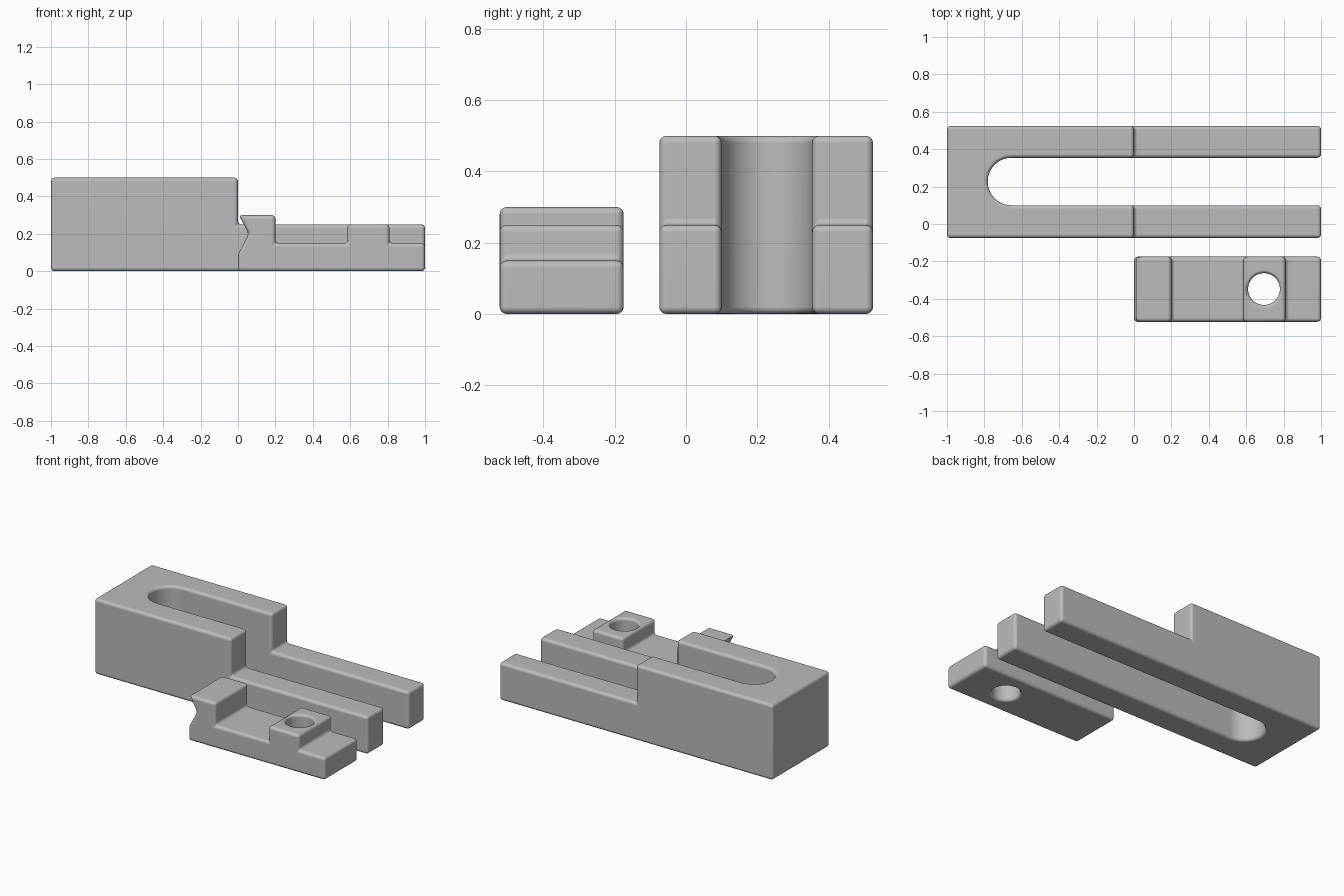
import bpy, bmesh, math
from mathutils import Vector

if "Cube" in bpy.data.objects:
    bpy.data.objects.remove(bpy.data.objects["Cube"], do_unlink=True)

steel = bpy.data.materials.new("grey_steel")
steel.use_nodes = True
colour = (0.5, 0.5, 0.5, 1)
steel.diffuse_color = colour
steel.node_tree.nodes["Principled BSDF"].inputs["Base Color"].default_value = colour


def prism(name, outline, offset):
    """Extrude a closed outline along an offset."""
    bm = bmesh.new()
    face = bm.faces.new([bm.verts.new(p) for p in outline])
    moved = bmesh.ops.extrude_face_region(bm, geom=[face])["geom"]
    verts = [g for g in moved if isinstance(g, bmesh.types.BMVert)]
    bmesh.ops.translate(bm, verts=verts, vec=Vector(offset))
    return finish(name, bm)


def finish(name, bm):
    bmesh.ops.recalc_face_normals(bm, faces=bm.faces)
    mesh = bpy.data.meshes.new(name)
    bm.to_mesh(mesh)
    bm.free()
    mesh.materials.append(steel)
    obj = bpy.data.objects.new(name, mesh)
    bpy.context.collection.objects.link(obj)
    return obj


def cut(obj, cutter):
    mod = obj.modifiers.new("cut", 'BOOLEAN')
    mod.object, mod.operation, mod.solver = cutter, 'DIFFERENCE', 'EXACT'


def round_edges(obj):
    mod = obj.modifiers.new("round", 'BEVEL')
    mod.width, mod.segments = 0.02, 4
    mod.limit_method, mod.angle_limit = 'ANGLE', math.radians(20)


def bake(obj, *cutters):
    """Apply the modifiers, drop the cutters and shade smooth."""
    bpy.context.view_layer.update()
    graph = bpy.context.evaluated_depsgraph_get()
    mesh = bpy.data.meshes.new_from_object(obj.evaluated_get(graph))
    obj.modifiers.clear()
    obj.data = mesh
    for c in cutters:
        bpy.data.objects.remove(c, do_unlink=True)
    bpy.ops.object.select_all(action='DESELECT')
    obj.select_set(True)
    bpy.context.view_layer.objects.active = obj
    bpy.ops.object.shade_smooth_by_angle(angle=math.radians(35))
    obj.modifiers.new("flat_normals", 'WEIGHTED_NORMAL').keep_sharp = True


# Stepped block with a long open slot
step = [(-1, 0), (1, 0), (1, .25), (0, .25), (0, .5), (-1, .5)]
block = prism("slotted_block", [(x, -.075, z) for x, z in step], (0, .6, 0))
radius, mid_y, end_x = .127, .227, -.655
slot = [(1.2, mid_y - radius, -.1), (1.2, mid_y + radius, -.1)]
for i in range(33):
    a = math.pi * (.5 + i / 32)
    slot.append((end_x + radius * math.cos(a), mid_y + radius * math.sin(a), -.1))
slot_cutter = prism("slot_cutter", slot, (0, 0, .8))
slot_cutter.hide_render = True
cut(block, slot_cutter)
round_edges(block)
bake(block, slot_cutter)

# Clamp with a notched nose and a raised pad
side = [(0, 0), (1, 0), (1, .15), (.81, .15), (.81, .25), (.585, .25), (.585, .15),
        (.2, .15), (.2, .3), (.004, .3), (.058, .2), (0, .09)]
clamp = prism("clamp", [(x, -.523, z) for x, z in side], (0, .348, 0))
round_edges(clamp)

# Round hole through the pad, with rolled rims at both ends
hole_r, rim, top = .085, .018, .25
arc = [(hole_r + rim * (1 - math.cos(t)), rim * (1 - math.sin(t)))
       for t in (math.pi / 2 * i / 5 for i in range(6))]
rings = [(r, z) for r, z in arc]
rings = [(hole_r + rim, -.1)] + rings[::-1] + [(r, top - z) for r, z in arc] + [(hole_r + rim, .4)]
# keep ring heights in rising order
rings.sort(key=lambda p: p[1])
bm = bmesh.new()
count, loops = 48, []
for r, z in rings:
    loops.append([bm.verts.new((.695 + r * math.cos(math.tau * k / count),
                                -.348 + r * math.sin(math.tau * k / count), z))
                  for k in range(count)])
for low, high in zip(loops, loops[1:]):
    for k in range(count):
        n = (k + 1) % count
        bm.faces.new((low[k], low[n], high[n], high[k]))
bm.faces.new(loops[0])
bm.faces.new(loops[-1])
hole_cutter = finish("hole_cutter", bm)
hole_cutter.hide_render = True
cut(clamp, hole_cutter)
bake(clamp, hole_cutter)
